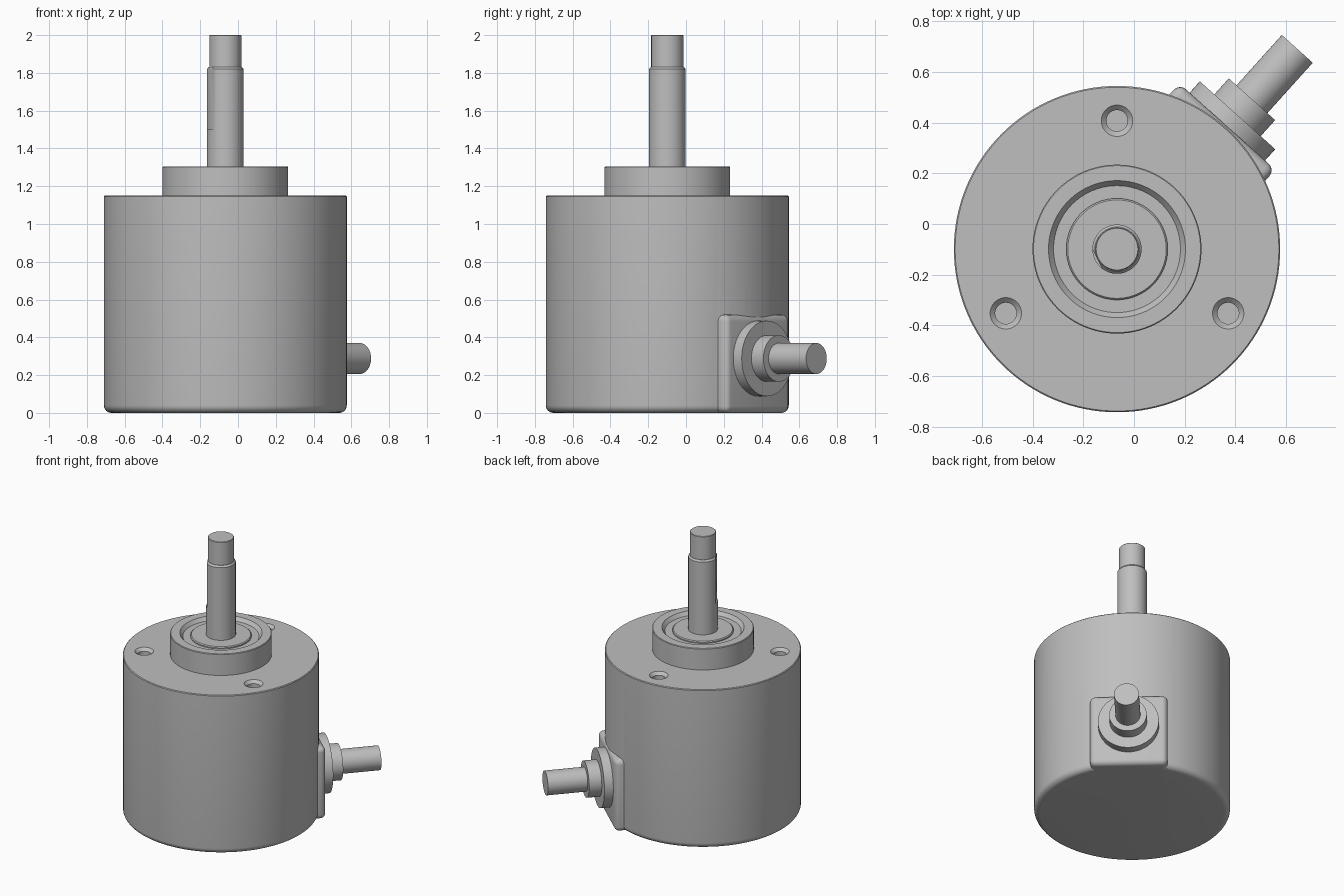
import bpy, bmesh, math
from mathutils import Matrix, Vector

default = bpy.data.objects.get("Cube")
if default:
    bpy.data.objects.remove(default, do_unlink=True)

CX, CY = -0.067, -0.099          # main axis
CABLE = math.radians(48)         # direction of the cable outlet
CABLE_Z = 0.288

grey = bpy.data.materials.new("plain grey")
grey.use_nodes = True
colour = (0.52, 0.52, 0.52, 1)
grey.diffuse_color = colour
grey.node_tree.nodes["Principled BSDF"].inputs["Base Color"].default_value = colour

UPRIGHT = Matrix.Translation((CX, CY, 0))
OUTLET = (Matrix.Translation((CX, CY, CABLE_Z)) @ Matrix.Rotation(CABLE, 4, 'Z')
          @ Matrix.Rotation(math.pi / 2, 4, 'Y'))


def add_object(name, bm, matrix):
    bmesh.ops.recalc_face_normals(bm, faces=bm.faces)
    bm.transform(matrix)
    mesh = bpy.data.meshes.new(name)
    bm.to_mesh(mesh)
    bm.free()
    mesh.materials.append(grey)
    obj = bpy.data.objects.new(name, mesh)
    bpy.context.collection.objects.link(obj)
    return obj


def lathe(name, profile, matrix=UPRIGHT, sides=96):
    """Closed solid of revolution from (radius, height) points, capped at both ends."""
    bm = bmesh.new()
    rings = []
    for r, z in profile:
        angles = [2 * math.pi * i / sides for i in range(sides)]
        rings.append([bm.verts.new((r * math.cos(a), r * math.sin(a), z)) for a in angles])
    for low, high in zip(rings, rings[1:]):
        for i in range(sides):
            j = (i + 1) % sides
            bm.faces.new((low[i], low[j], high[j], high[i]))
    bm.faces.new(rings[0][::-1])
    bm.faces.new(rings[-1])
    return add_object(name, bm, matrix)


def box(name, low, high, matrix, bevel=0):
    bm = bmesh.new()
    bmesh.ops.create_cube(bm, size=1)
    low, high = Vector(low), Vector(high)
    for v in bm.verts:
        v.co = [l + (c + 0.5) * (h - l) for l, h, c in zip(low, high, v.co)]
    if bevel:
        bmesh.ops.bevel(bm, geom=bm.edges[:], offset=bevel, segments=5,
                        profile=0.5, affect='EDGES')
    return add_object(name, bm, matrix)


def combine(obj, tool, operation):
    bpy.context.view_layer.objects.active = obj
    mod = obj.modifiers.new("combine", 'BOOLEAN')
    mod.operation, mod.solver, mod.object = operation, 'EXACT', tool
    bpy.ops.object.modifier_apply(modifier=mod.name)
    bpy.data.objects.remove(tool, do_unlink=True)


def arc(radius, fillet, steps=6):
    """Rounded lower edge of a drum standing on zero."""
    turns = [math.pi / 2 * i / steps for i in range(steps + 1)]
    return [(radius - fillet + fillet * math.sin(t), fillet - fillet * math.cos(t))
            for t in turns]


# Drum housing with the square outlet pad
housing = lathe("housing", arc(0.643, 0.04) + [(0.643, 1.145), (0.638, 1.15)], sides=128)
pad = box("outlet_pad", (0.3, -0.254, 0), (0.65, 0.254, 0.52),
          UPRIGHT @ Matrix.Rotation(CABLE, 4, 'Z'), bevel=0.035)
combine(housing, pad, 'UNION')

# Three countersunk mounting holes
for degrees in (90, 210, 330):
    a = math.radians(degrees)
    spot = UPRIGHT @ Matrix.Translation((0.506 * math.cos(a), 0.506 * math.sin(a), 1.15))
    hole = lathe("hole_cutter", [(0.042, -0.1), (0.042, -0.02), (0.062, 0), (0.062, 0.05)],
                 spot, sides=40)
    combine(housing, hole, 'DIFFERENCE')

# Raised collar with a chamfered recess, and the bearing inside it
collar = lathe("collar", [(0.333, 1.14), (0.333, 1.301), (0.329, 1.305), (0.27, 1.305),
                          (0.25, 1.28), (0.15, 1.28)])
bearing = lathe("bearing", [(0.2, 1.27), (0.2, 1.288), (0.194, 1.294), (0.1, 1.294)])

# Stepped shaft with a shallow flat on one side
shaft = lathe("shaft", [(0.097, 1.2), (0.097, 1.82), (0.087, 1.832), (0.085, 1.832),
                        (0.085, 1.997), (0.082, 2)], sides=64)
flat = box("flat_cutter", (0.087, -0.1, 1.5), (0.2, 0.1, 1.9),
           UPRIGHT @ Matrix.Rotation(math.radians(207), 4, 'Z'))
combine(shaft, flat, 'DIFFERENCE')

# Cable gland and cable
gland = lathe("cable_gland", [(0.2, 0.6), (0.2, 0.71), (0.123, 0.71), (0.123, 0.795),
                              (0.08, 0.795)], OUTLET, sides=64)
cable = lathe("cable", [(0.082, 0.75), (0.082, 1.062)], OUTLET, sides=48)

# Smooth shading with crisp edges
bpy.ops.object.select_all(action='DESELECT')
for obj in (housing, collar, bearing, shaft, gland, cable):
    obj.select_set(True)
bpy.context.view_layer.objects.active = housing
bpy.ops.object.shade_smooth_by_angle(angle=math.radians(30))
